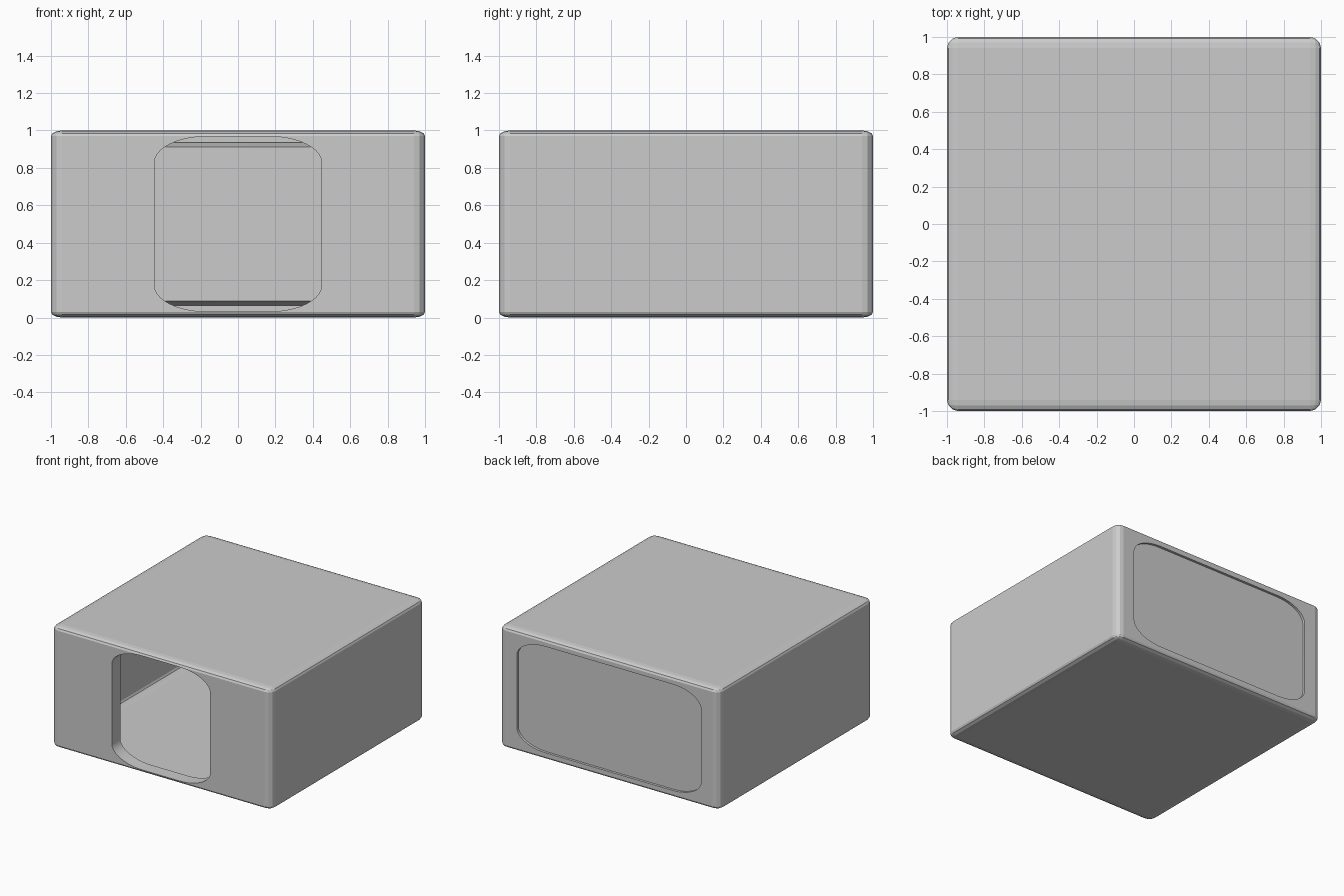
import bpy, bmesh, math
from mathutils import Vector

if "Cube" in bpy.data.objects:
    bpy.data.objects.remove(bpy.data.objects["Cube"])


def outline(hw, hh, rx, rz, y, seg=10):
    """Rounded rectangle in the XZ plane, centred on z = 0.5."""
    pts = []
    for k, (sx, sz) in enumerate([(1, 1), (-1, 1), (-1, -1), (1, -1)]):
        for i in range(seg + 1):
            a = math.pi / 2 * (k + i / seg)
            pts.append(Vector((sx * (hw - rx) + rx * math.cos(a), y,
                               0.5 + sz * (hh - rz) + rz * math.sin(a))))
    return pts


def finish(bm, name, smooth):
    me = bpy.data.meshes.new(name)
    bm.to_mesh(me)
    bm.free()
    ob = bpy.data.objects.new(name, me)
    bpy.context.collection.objects.link(ob)
    if smooth:
        bpy.ops.object.select_all(action='DESELECT')
        ob.select_set(True)
        bpy.context.view_layer.objects.active = ob
        bpy.ops.object.shade_smooth_by_angle(angle=math.radians(30))
    return ob


def loft(name, a, b, caps):
    """Wall between two outlines (a in front of b), facing away from the axis."""
    bm = bmesh.new()
    va, vb = [bm.verts.new(p) for p in a], [bm.verts.new(p) for p in b]
    n = len(va)
    for i in range(n):
        j = (i + 1) % n
        bm.faces.new((va[i], vb[i], vb[j], va[j]))
    if caps:
        bm.faces.new(va)
        bm.faces.new(vb[::-1])
    return finish(bm, name, True)


FRONT = (0.447, 0.468, 0.28, 0.14)
BACK = (0.838, 0.436, 0.26, 0.14)

# Thin outer case: bevelled cube squashed to half height
bm = bmesh.new()
bmesh.ops.create_cube(bm, size=2)
bmesh.ops.bevel(bm, geom=bm.edges[:], offset=0.06, segments=3,
                profile=0.5, affect='EDGES')
for v in bm.verts:
    v.co.z = v.co.z * 0.5 + 0.5

# Front and back walls with rounded openings
for side, shape in ((-1, FRONT), (1, BACK)):
    face = max(bm.faces, key=lambda f: f.calc_area() * f.normal.y * side
               if abs(f.normal.y) > 0.99 else -9)
    edges = list(face.edges)
    bmesh.ops.delete(bm, geom=[face], context='FACES_ONLY')
    vs = [bm.verts.new(p) for p in outline(*shape, side)]
    edges += [bm.edges.new((vs[i - 1], vs[i])) for i in range(len(vs))]
    new = bmesh.ops.triangle_fill(bm, edges=edges, use_beauty=True,
                                  normal=Vector((0, side, 0)))
    for f in new["geom"]:
        if isinstance(f, bmesh.types.BMFace):
            f.normal_update()
            if f.normal.y * side < 0:
                f.normal_flip()
    bm.normal_update()
finish(bm, "outer_case", False)

# Rims lining the two openings
loft("front_opening_rim", outline(*FRONT, -1), outline(*FRONT, -0.89), False)
loft("back_opening_rim", outline(*BACK, 0.98), outline(*BACK, 1), False)

# Slightly recessed plug closing the back opening
loft("back_panel", outline(0.815, 0.4125, 0.25, 0.13, 0.89),
     outline(*BACK, 0.98), True)
